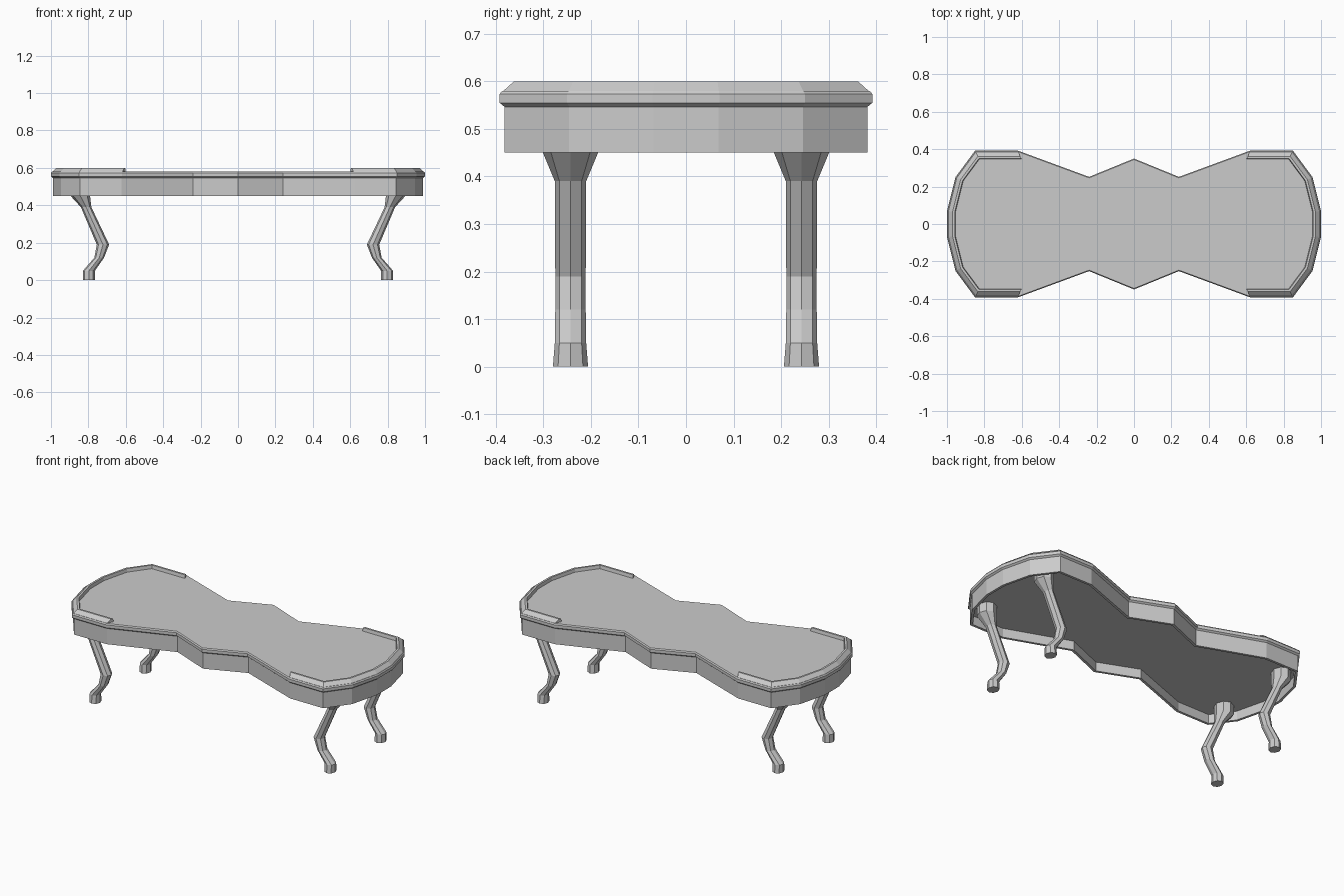
import bpy, bmesh, math
from mathutils import Vector

if "Cube" in bpy.data.objects:
    bpy.data.objects.remove(bpy.data.objects["Cube"])

# Quarter outline of the table top, mirrored to a full counter-clockwise loop
Q = [(1, .07), (.955, .25), (.85, .392), (.62, .392), (.24, .252), (0, .35)]
HALF = Q + [(-x, y) for x, y in reversed(Q[:-1])]
OUTLINE = [Vector(p) for p in HALF + [(-x, -y) for x, y in HALF]]


def inset(d):
    """Outline moved inwards by d with mitred corners."""
    out, n = [], len(OUTLINE)
    for i, p in enumerate(OUTLINE):
        a = (p - OUTLINE[i - 1]).normalized()
        b = (OUTLINE[(i + 1) % n] - p).normalized()
        na, nb = Vector((-a.y, a.x)), Vector((-b.y, b.x))
        out.append(p + (na + nb) * (d / (1 + na.dot(nb))))
    return out


def loft(name, rings, cap_first=True, cap_last=True, wrap=False):
    """Skin a list of closed vertex rings; wrap joins last ring to first."""
    bm = bmesh.new()
    vs = [[bm.verts.new(c) for c in r] for r in rings]
    n = len(vs[0])
    pairs = list(zip(vs, vs[1:])) + ([(vs[-1], vs[0])] if wrap else [])
    for a, b in pairs:
        for i in range(n):
            j = (i + 1) % n
            bm.faces.new((a[i], a[j], b[j], b[i]))
    if cap_first:
        bm.faces.new(vs[0][::-1])
    if cap_last:
        bm.faces.new(vs[-1])
    bmesh.ops.recalc_face_normals(bm, faces=bm.faces)
    me = bpy.data.meshes.new(name)
    bm.to_mesh(me)
    bm.free()
    ob = bpy.data.objects.new(name, me)
    bpy.context.collection.objects.link(ob)
    return ob


def levels(profile):
    return [[(p.x, p.y, z) for p in inset(d)] for d, z in profile]


# Table top slab and the hollow apron below it
loft("table_top", levels([(.012, .545), (0, .555), (0, .573), (.005, .58)]))
loft("apron", levels([(.01, .548), (.01, .45), (.025, .45), (.025, .505)]), cap_first=False)

# Raised rim around each rounded end
RIM = [(0, .573), (.03, .6), (.042, .6), (.046, .578), (.005, .57)]
for side, s in (("right", 1), ("left", -1)):
    columns = []
    for d, z in RIM:
        ring = inset(d)
        path = ring[-4:] + ring[:4]
        path[0] = Vector((.622 - .45 * d, -.392 + d))
        path[-1] = Vector((.622 - .45 * d, .392 - d))
        columns.append([(s * p.x, p.y, z) for p in path])
    loft(side + "_rim", list(zip(*columns)))

# Curved legs: height, centre x, half width in x and y
LEG = [(0, .797, .032, .037), (.05, .797, .032, .033), (.12, .742, .026, .032),
       (.19, .722, .033, .032), (.39, .812, .028, .033), (.45, .843, .052, .058),
       (.507, .843, .052, .058)]
for sx, xn in ((1, "right"), (-1, "left")):
    for sy, yn in ((1, "back"), (-1, "front")):
        rings = []
        for z, cx, rx, ry in LEG:
            angles = [k * math.pi / 4 for k in range(8)]
            rings.append([(sx * (cx + rx * math.cos(a)), sy * (.243 + ry * math.sin(a)), z)
                          for a in angles])
        loft(f"{yn}_{xn}_leg", rings)
